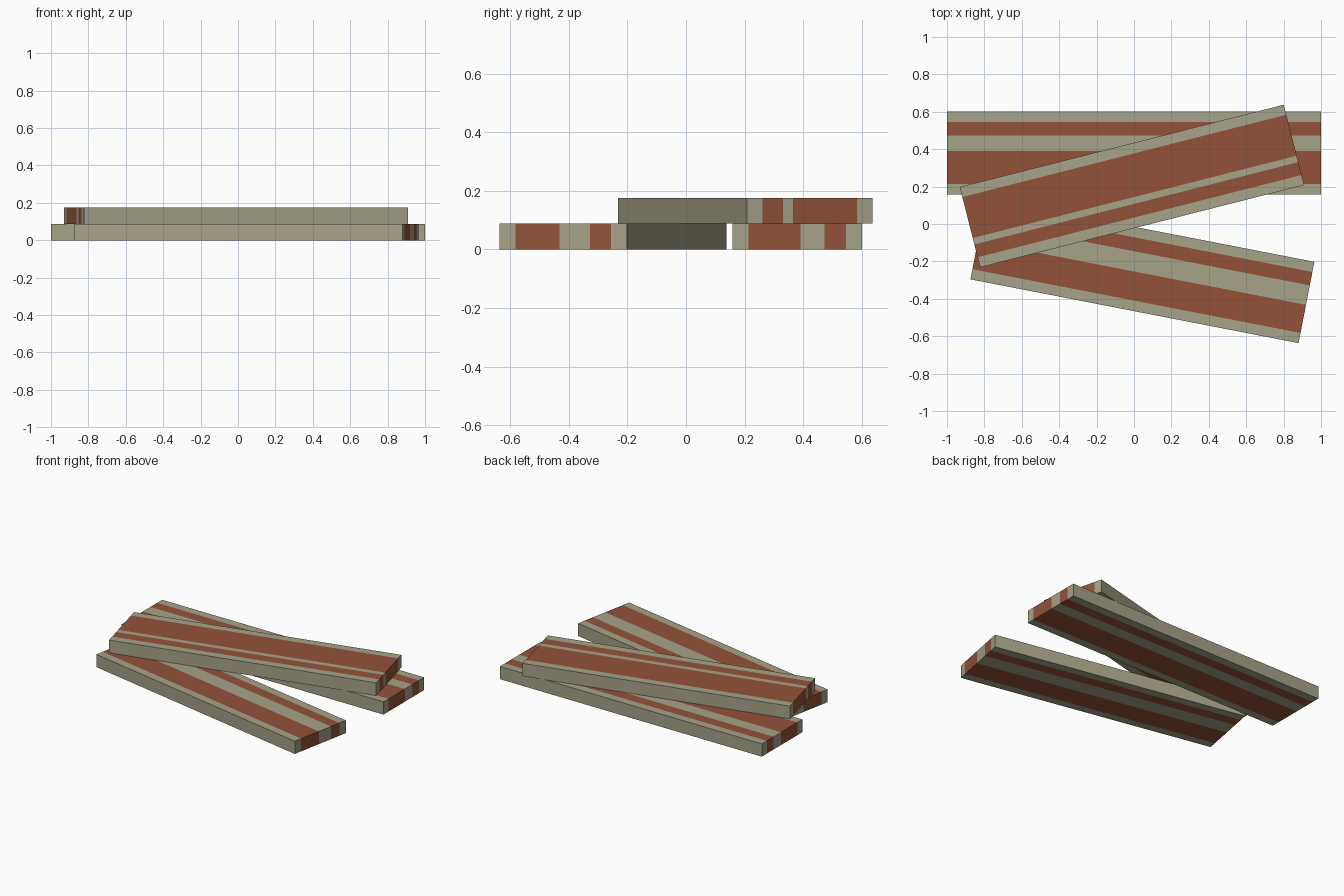
import bpy, bmesh, math

if "Cube" in bpy.data.objects:
    bpy.data.objects.remove(bpy.data.objects["Cube"])

THICK = 0.088
WIDTH = 0.443


def material(name, rgb):
    m = bpy.data.materials.new(name)
    m.diffuse_color = (*rgb, 1.0)
    m.use_nodes = True
    m.node_tree.nodes["Principled BSDF"].inputs["Base Color"].default_value = m.diffuse_color
    return m


MATS = [material("weathered_tan", (0.38, 0.36, 0.25)),
        material("rust_red", (0.29, 0.085, 0.042))]


def plank(name, length, centre, angle, cuts):
    """Box cut lengthwise; cuts are width fractions from the back edge, strips alternate tan/red."""
    bm = bmesh.new()
    bmesh.ops.create_cube(bm, size=1.0)
    bmesh.ops.scale(bm, vec=(length, WIDTH, THICK), verts=bm.verts)
    for c in cuts:
        bmesh.ops.bisect_plane(bm, geom=bm.verts[:] + bm.edges[:] + bm.faces[:],
                               plane_co=(0, WIDTH * (0.5 - c), 0), plane_no=(0, 1, 0))
    # colour each strip by its place across the width
    for f in bm.faces:
        t = 0.5 - f.calc_center_median().y / WIDTH
        f.material_index = sum(t > c for c in cuts) % 2
    mesh = bpy.data.meshes.new(name)
    bm.to_mesh(mesh)
    bm.free()
    for m in MATS:
        mesh.materials.append(m)
    ob = bpy.data.objects.new(name, mesh)
    ob.location = centre
    ob.rotation_euler.z = math.radians(angle)
    bpy.context.collection.objects.link(ob)


# two planks on the ground, one lying across them
plank("back_plank", 2.0, (0, 0.380, THICK / 2), 0, (0.125, 0.29, 0.475, 0.875))
plank("front_plank", 1.787, (0.045, -0.249, THICK / 2), -11.0, (0.125, 0.29, 0.53, 0.875))
plank("top_plank", 1.787, (-0.011, 0.203, THICK * 1.5), 14.25, (0.125, 0.635, 0.715, 0.875))
